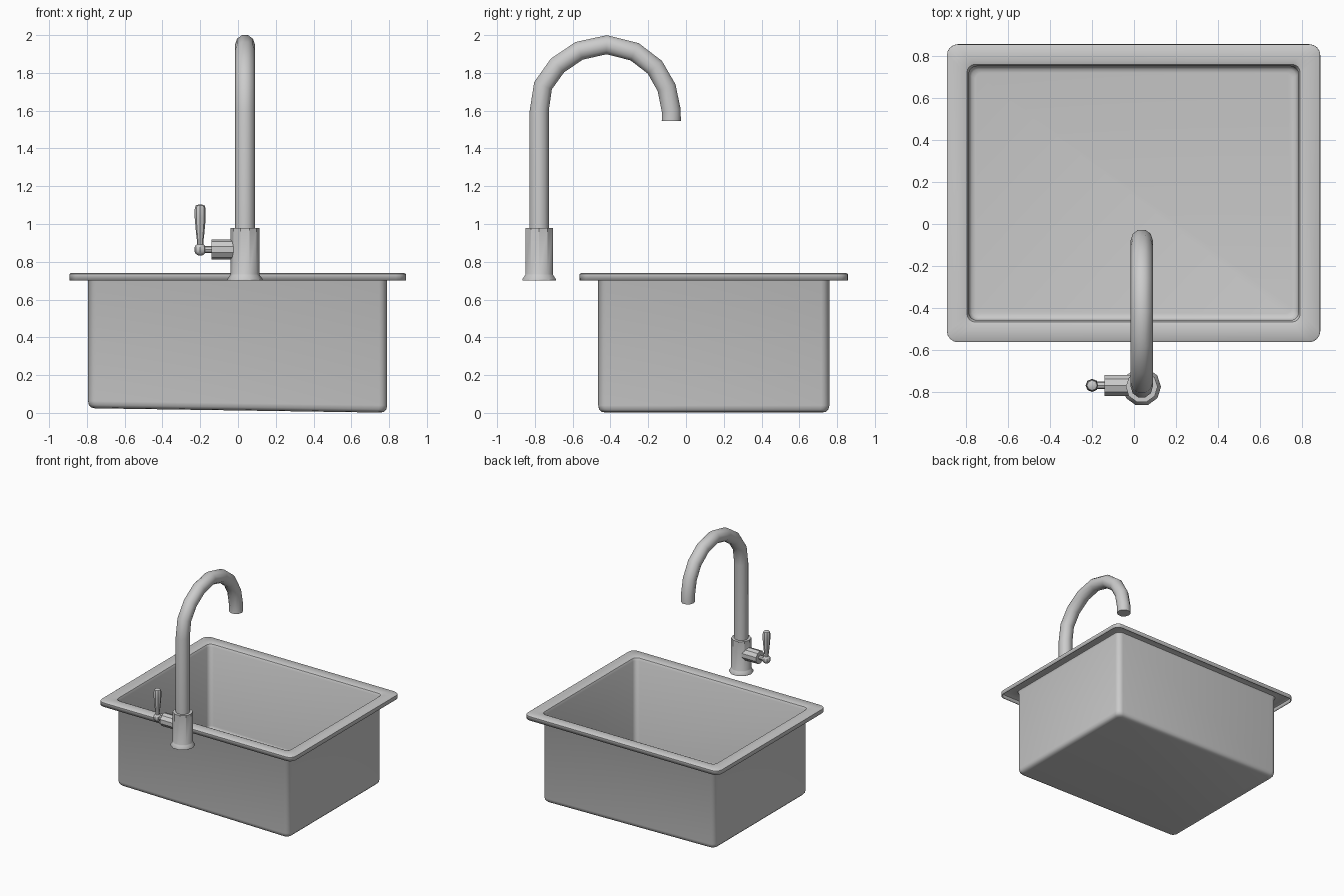
import bpy, bmesh, math
from mathutils import Vector, Matrix

if "Cube" in bpy.data.objects:
    bpy.data.objects.remove(bpy.data.objects["Cube"])

SIDES = 10
FX, FY = 0.037, -0.777


def finish(bm, name, angle=35):
    bmesh.ops.recalc_face_normals(bm, faces=bm.faces[:])
    me = bpy.data.meshes.new(name)
    bm.to_mesh(me)
    bm.free()
    ob = bpy.data.objects.new(name, me)
    bpy.context.collection.objects.link(ob)
    bpy.ops.object.select_all(action='DESELECT')
    ob.select_set(True)
    bpy.context.view_layer.objects.active = ob
    bpy.ops.object.shade_smooth_by_angle(angle=math.radians(angle))
    return ob


def loft(bm, rings, cap_start=True, cap_end=True):
    vs = [[bm.verts.new(p) for p in r] for r in rings]
    n = len(vs[0])
    for a, b in zip(vs, vs[1:]):
        for i in range(n):
            bm.faces.new((a[i], a[(i + 1) % n], b[(i + 1) % n], b[i]))
    if cap_start:
        bm.faces.new(vs[0][::-1])
    if cap_end:
        bm.faces.new(vs[-1])


def turned(name, profile, origin, axis='Z', sides=SIDES):
    """Lathe a (radius, height) profile along Z or towards -X."""
    turn = Matrix.Rotation(-math.pi / 2, 4, 'Y') if axis == 'X' else Matrix()
    rings = []
    for r, h in profile:
        ring = []
        for i in range(sides):
            a = 2 * math.pi * i / sides
            ring.append(Vector(origin) + turn @ Vector((r * math.cos(a), r * math.sin(a), h)))
        rings.append(ring)
    bm = bmesh.new()
    loft(bm, rings)
    return finish(bm, name)


def rounded_rect(hx, hy, r, z, tilt=0.0, cx=-0.002, cy=0.147, seg=4):
    pts = []
    for k, (sx, sy) in enumerate(((1, 1), (-1, 1), (-1, -1), (1, -1))):
        for i in range(seg + 1):
            a = math.pi / 2 * (k + i / seg)
            x = sx * (hx - r) + r * math.cos(a)
            y = sy * (hy - r) + r * math.sin(a)
            pts.append((cx + x, cy + y, z + tilt * (0.79 - x)))
    return pts


# Basin: folded lip, flat rim, deep bowl with a gently sloping floor
T = 0.015
bowl = [(0.888, 0.708, 0.05, 0.702, 0), (0.888, 0.708, 0.05, 0.733, 0),
        (0.882, 0.702, 0.046, 0.737, 0), (0.812, 0.632, 0.045, 0.737, 0),
        (0.797, 0.617, 0.042, 0.732, 0), (0.789, 0.609, 0.04, 0.715, 0),
        (0.789, 0.609, 0.04, 0.04, T), (0.785, 0.605, 0.04, 0.02, T),
        (0.774, 0.594, 0.036, 0.008, T), (0.755, 0.575, 0.03, 0.004, T)]
bm = bmesh.new()
loft(bm, [rounded_rect(*b) for b in bowl], cap_start=False)
basin = finish(bm, "sink_basin")
mod = basin.modifiers.new("sheet_thickness", 'SOLIDIFY')
mod.thickness = 0.006
mod.offset = 0

# Faucet body with flared foot
turned("faucet_body", [(0.092, 0.70), (0.092, 0.71), (0.078, 0.73),
                       (0.076, 0.735), (0.076, 0.978)], (FX, FY, 0))

# Gooseneck spout swept in the YZ plane
path = [(FY, 0.96), (FY, 1.6), (-0.757, 1.732), (-0.68, 1.84), (-0.565, 1.917),
        (-0.42, 1.949), (-0.272, 1.912), (-0.165, 1.83), (-0.103, 1.722),
        (-0.078, 1.6), (-0.078, 1.545)]
pts = [Vector((FX, y, z)) for y, z in path]
rings = []
for i, p in enumerate(pts):
    d = (pts[min(i + 1, len(pts) - 1)] - pts[max(i - 1, 0)]).normalized()
    if i in (0, 1):
        d = Vector((0, 0, 1))
    elif i >= len(pts) - 1:
        d = Vector((0, 0, -1))
    side = Vector((1, 0, 0))
    up = d.cross(side)
    rings.append([p + 0.053 * (math.cos(a) * side + math.sin(a) * up)
                  for a in (2 * math.pi * k / SIDES for k in range(SIDES))])
bm = bmesh.new()
loft(bm, rings)
finish(bm, "spout", 40)

# Valve barrel and stem pointing to the left
LY, LZ = -0.77, 0.865
turned("valve_barrel", [(0.053, 0.0), (0.053, 0.177)], (FX, LY, LZ), 'X')
turned("valve_stem", [(0.018, 0.17), (0.018, 0.225)], (FX, LY, LZ), 'X', 8)

# Ball joint and upright lever
ball = [(0.033 * math.sin(math.pi * t), -0.033 * math.cos(math.pi * t))
        for t in (0.1, 0.25, 0.4, 0.6, 0.75, 0.9)]
turned("lever_ball", ball, (-0.2, LY, LZ), 'Z', 8)
turned("lever_handle", [(0.017, 0.885), (0.017, 0.91), (0.022, 0.95), (0.029, 1.03),
                        (0.029, 1.08), (0.024, 1.097), (0.012, 1.102)],
       (-0.2, LY, 0), 'Z', 8)
